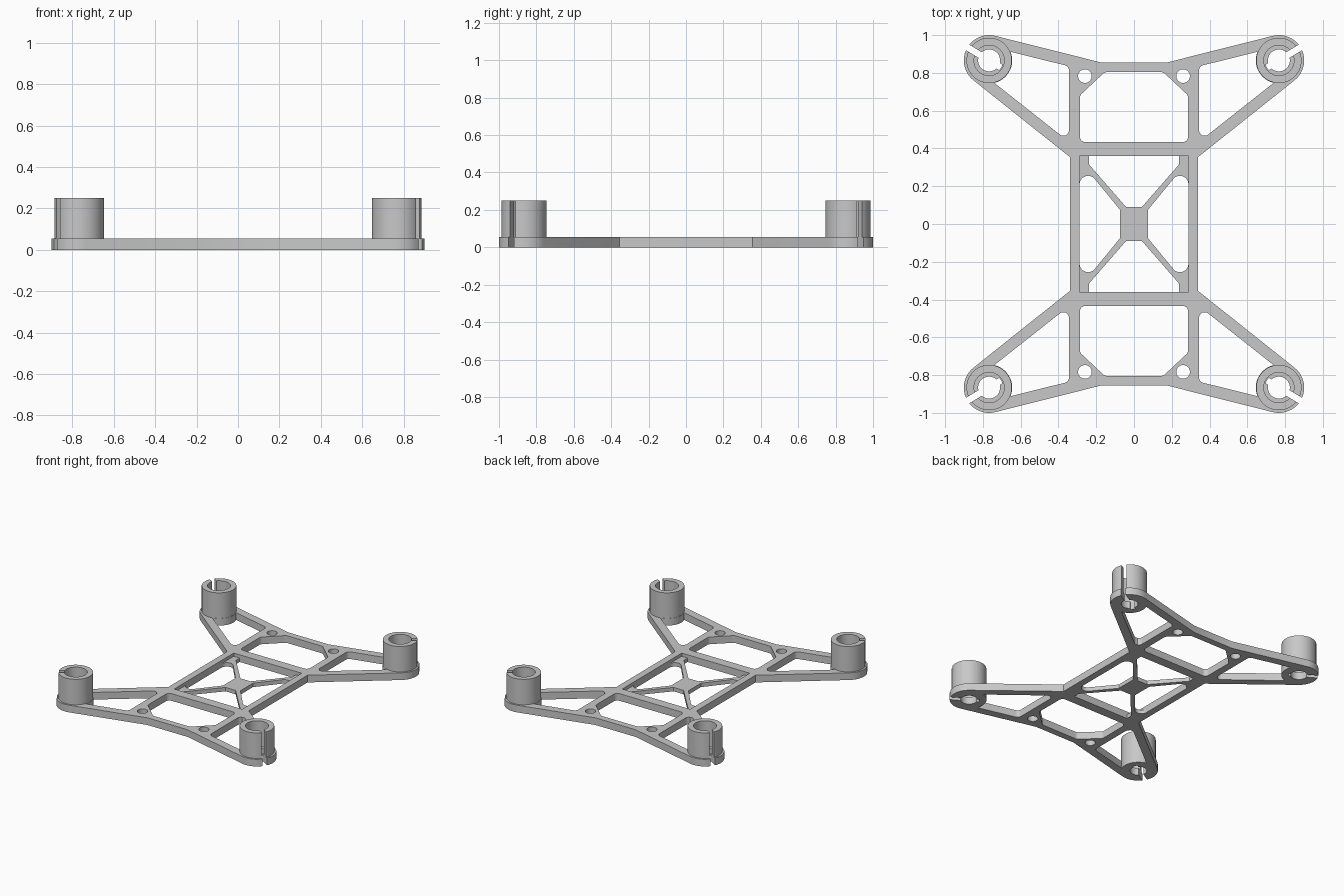
import bpy, bmesh
from math import sin, tan, cos, asin, radians, degrees, ceil
from mathutils import Vector

if "Cube" in bpy.data.objects:
    bpy.data.objects.remove(bpy.data.objects["Cube"])

# Main sizes
PLATE, BRACE, TOP = 0.055, 0.03, 0.25
MOUNT = Vector((0.767, 0.866))
BOSS, TUBE, BORE, HOLE = 0.134, 0.12, 0.08, 0.058
SLOT_ANGLE, SLOT_HALF = 31, 0.017
QUADRANTS = [(1, 1), (-1, 1), (-1, -1), (1, -1)]

GREY = (0.58, 0.58, 0.58, 1)
grey = bpy.data.materials.new("matte grey")
grey.use_nodes = True
grey.diffuse_color = GREY
grey.node_tree.nodes["Principled BSDF"].inputs["Base Color"].default_value = GREY


def arc(centre, r, a, b):
    """Points on a circle from angle a to b in degrees."""
    n = max(1, ceil(abs(b - a) / 7))
    angles = [radians(a + (b - a) * i / n) for i in range(n + 1)]
    return [(centre[0] + r * cos(t), centre[1] + r * sin(t)) for t in angles]


def rounded(corners, steps=6):
    """Polygon with the given radius on each (x, y, r) corner."""
    points = []
    for i, (x, y, r) in enumerate(corners):
        if r == 0:
            points.append((x, y))
            continue
        p = Vector((x, y))
        u = (Vector(corners[i - 1][:2]) - p).normalized()
        v = (Vector(corners[(i + 1) % len(corners)][:2]) - p).normalized()
        half = u.angle(v) / 2
        centre = p + (u + v).normalized() * (r / sin(half))
        start = p + u * (r / tan(half)) - centre
        end = p + v * (r / tan(half)) - centre
        for k in range(steps + 1):
            d = start.lerp(end, k / steps).normalized() * r
            points.append(tuple(centre + d))
    return points


def flip(points, sx, sy):
    return [(x * sx, y * sy) for x, y in points]


def four_way(quarter):
    """Closed outline made from a quarter path running from +x to +y."""
    loop = []
    for sx, sy in QUADRANTS:
        part = flip(quarter, sx, sy)
        loop += part if sx * sy > 0 else part[::-1]
    return loop


def slab(name, loops, z0, z1):
    """Extruded flat profile; loops after the first are openings."""
    bm = bmesh.new()
    for loop in loops:
        vs = [bm.verts.new((x, y, z0)) for x, y in loop]
        for i, v in enumerate(vs):
            bm.edges.new((vs[i - 1], v))
    bmesh.ops.triangle_fill(bm, edges=bm.edges[:], use_beauty=True, normal=(0, 0, 1))
    ext = bmesh.ops.extrude_face_region(bm, geom=bm.faces[:], use_keep_orig=True)
    moved = [g for g in ext["geom"] if isinstance(g, bmesh.types.BMVert)]
    bmesh.ops.translate(bm, verts=moved, vec=(0, 0, z1 - z0))
    bmesh.ops.recalc_face_normals(bm, faces=bm.faces[:])
    mesh = bpy.data.meshes.new(name)
    bm.to_mesh(mesh)
    bm.free()
    mesh.materials.append(grey)
    obj = bpy.data.objects.new(name, mesh)
    bpy.context.collection.objects.link(obj)
    bpy.ops.object.select_all(action="DESELECT")
    obj.select_set(True)
    bpy.context.view_layer.objects.active = obj
    bpy.ops.object.shade_smooth_by_angle(angle=radians(30))


def slot_gap(r):
    return degrees(asin(SLOT_HALF / r))


# Frame outline: waist, arm, slotted round end with keyhole bore
NOTCH = 0.074
S, g, h, n = SLOT_ANGLE, slot_gap(BOSS), slot_gap(HOLE), slot_gap(NOTCH)
quarter = [(0.34, 0.355)]
quarter += arc(MOUNT, BOSS, -51.6, S - g)
quarter += arc(MOUNT, HOLE, S - h, S - 180 + h)
quarter += arc(MOUNT, NOTCH, S - 180 + n, S - 180 - n)
quarter += arc(MOUNT, HOLE, S - 180 - h, S - 360 + h)
quarter += arc(MOUNT, BOSS, S + g, 104)
quarter += [(0.17, 0.854)]

# Openings in the frame
arm_opening = rounded([(x, y, 0) for x, y in arc(MOUNT, 0.122, 158, 257)]
                      + [(0.344, 0.435, 0.03), (0.344, 0.835, 0.03)])
bay = rounded([(-0.287, 0.433, 0.03), (0.287, 0.433, 0.03), (0.287, 0.68, 0.03),
               (0.155, 0.804, 0.03), (-0.155, 0.804, 0.03), (-0.287, 0.68, 0.03)])
centre_bay = four_way([(0.288, 0.36)])
openings = [centre_bay, bay, flip(bay, 1, -1)]
for sx, sy in QUADRANTS:
    openings.append(flip(arm_opening, sx, sy))
    openings.append(arc((0.26 * sx, 0.783 * sy), 0.036, 0, 353))
slab("frame_plate", [four_way(quarter)] + openings, 0, PLATE)

# Thin cross brace set low in the centre bay
brace = [(0.074, 0.075)] + arc((0.243, 0.21), 0.045, 140, 0)
brace += [(0.288, 0.36), (0.238, 0.36), (0.238, 0.315), (0.042, 0.09)]
slab("cross_brace", [four_way(brace)], 0, BRACE)

# Split motor tubes
go, gi = slot_gap(TUBE), slot_gap(BORE)
tube = arc(MOUNT, TUBE, S + go, S + 360 - go) + arc(MOUNT, BORE, S + 360 - gi, S + gi)
for sx, sy in QUADRANTS:
    name = ("back" if sy > 0 else "front") + ("_left" if sx > 0 else "_right")
    slab(name + "_motor_tube", [flip(tube, sx, sy)], PLATE, TOP)
